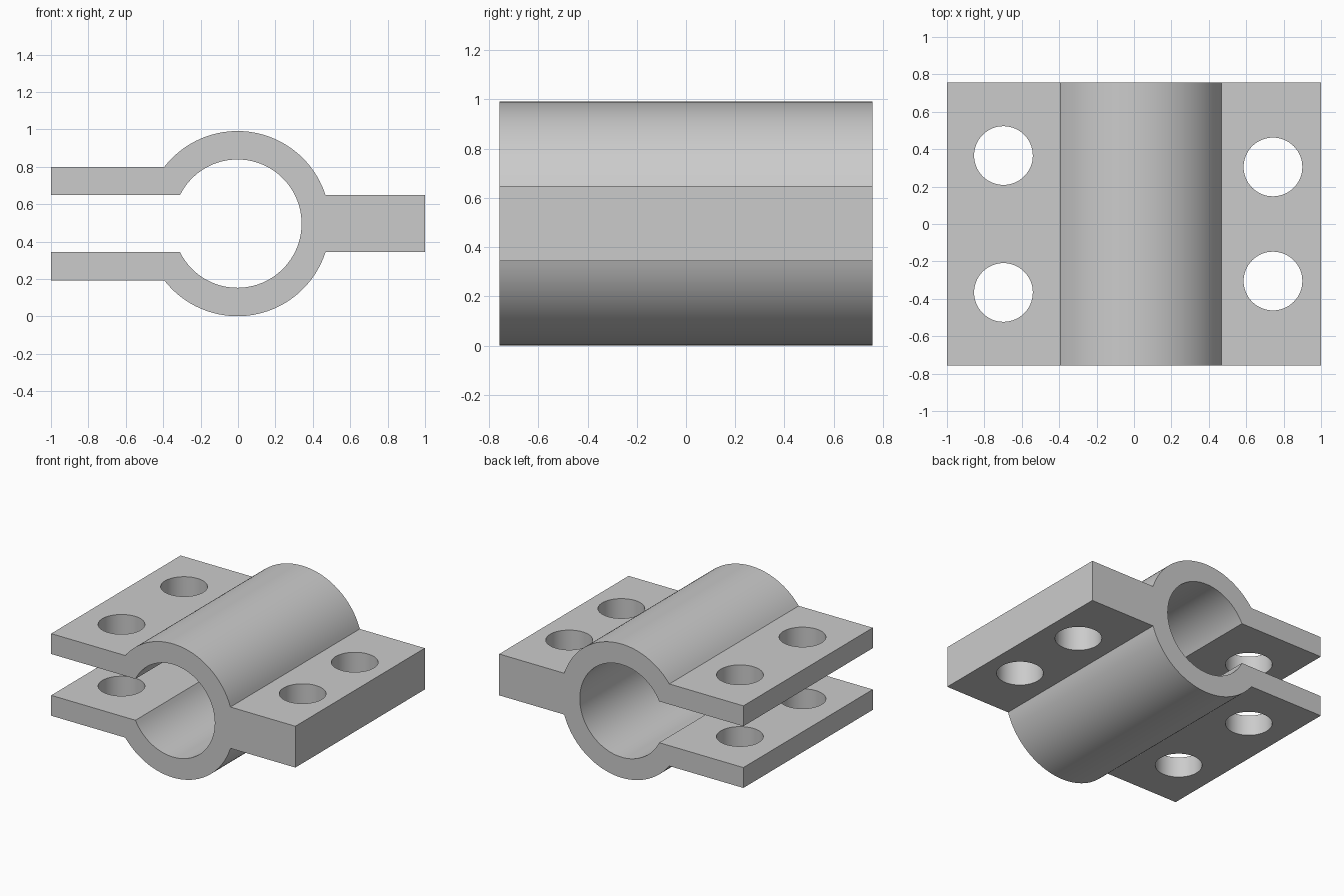
import bpy, bmesh
from math import asin, cos, pi, radians, sin, sqrt

cube = bpy.data.objects.get("Cube")
if cube:
    bpy.data.objects.remove(cube, do_unlink=True)

CX, CZ = -0.003, 0.496        # bore axis
OUTER, INNER = 0.495, 0.343   # sleeve radii
GAP, TAB = 0.153, 0.304       # half heights of the slot and of the tab stack
HALF_DEPTH = 0.757
HOLE_R = 0.157

steel = bpy.data.materials.new("light_grey")
steel.use_nodes = True
color = (0.6, 0.6, 0.6, 1)
steel.diffuse_color = color
steel.node_tree.nodes["Principled BSDF"].inputs["Base Color"].default_value = color


def make_object(name, bm):
    bmesh.ops.recalc_face_normals(bm, faces=bm.faces)
    mesh = bpy.data.meshes.new(name)
    bm.to_mesh(mesh)
    bm.free()
    obj = bpy.data.objects.new(name, mesh)
    bpy.context.collection.objects.link(obj)
    mesh.materials.append(steel)
    return obj


def arc(radius, start, end, steps):
    angles = [start + (end - start) * i / steps for i in range(steps + 1)]
    return [(CX + radius * cos(a), CZ + radius * sin(a)) for a in angles]


# Clamp outline: thick right flange, split sleeve, two left tabs
right_a = asin(GAP / OUTER)
left_a = pi - asin(TAB / OUTER)
bore_a = pi - asin(GAP / INNER)
outline = [(1, CZ - GAP), (1, CZ + GAP)]
outline += arc(OUTER, right_a, left_a, 40)
outline += [(-1, CZ + TAB), (-1, CZ + GAP)]
outline += arc(INNER, bore_a, -bore_a, 72)
outline += [(-1, CZ - GAP), (-1, CZ - TAB)]
outline += arc(OUTER, -left_a, -right_a, 40)

bm = bmesh.new()
face = bm.faces.new([bm.verts.new((x, -HALF_DEPTH, z)) for x, z in outline])
ext = bmesh.ops.extrude_face_region(bm, geom=[face], use_keep_orig=True)
verts = [v for v in ext["geom"] if isinstance(v, bmesh.types.BMVert)]
bmesh.ops.translate(bm, vec=(0, 2 * HALF_DEPTH, 0), verts=verts)
clamp = make_object("pipe_clamp", bm)

# Bolt holes: two through the tabs, two through the flange
bm = bmesh.new()
for x, y in ((-0.698, 0.366), (0.743, 0.305)):
    for side in (-1, 1):
        hole = bmesh.ops.create_cone(bm, cap_ends=True, segments=64,
                                     radius1=HOLE_R, radius2=HOLE_R, depth=2)
        bmesh.ops.translate(bm, vec=(x, y * side, CZ), verts=hole["verts"])
cutter = make_object("bolt_hole_cutter", bm)
cutter.hide_render = True

mod = clamp.modifiers.new("bolt_holes", "BOOLEAN")
mod.operation = "DIFFERENCE"
mod.solver = "EXACT"
mod.object = cutter
bpy.ops.object.select_all(action="DESELECT")
clamp.select_set(True)
bpy.context.view_layer.objects.active = clamp
bpy.ops.object.modifier_apply(modifier=mod.name)
bpy.data.objects.remove(cutter, do_unlink=True)
bpy.ops.object.shade_smooth_by_angle(angle=radians(25))
